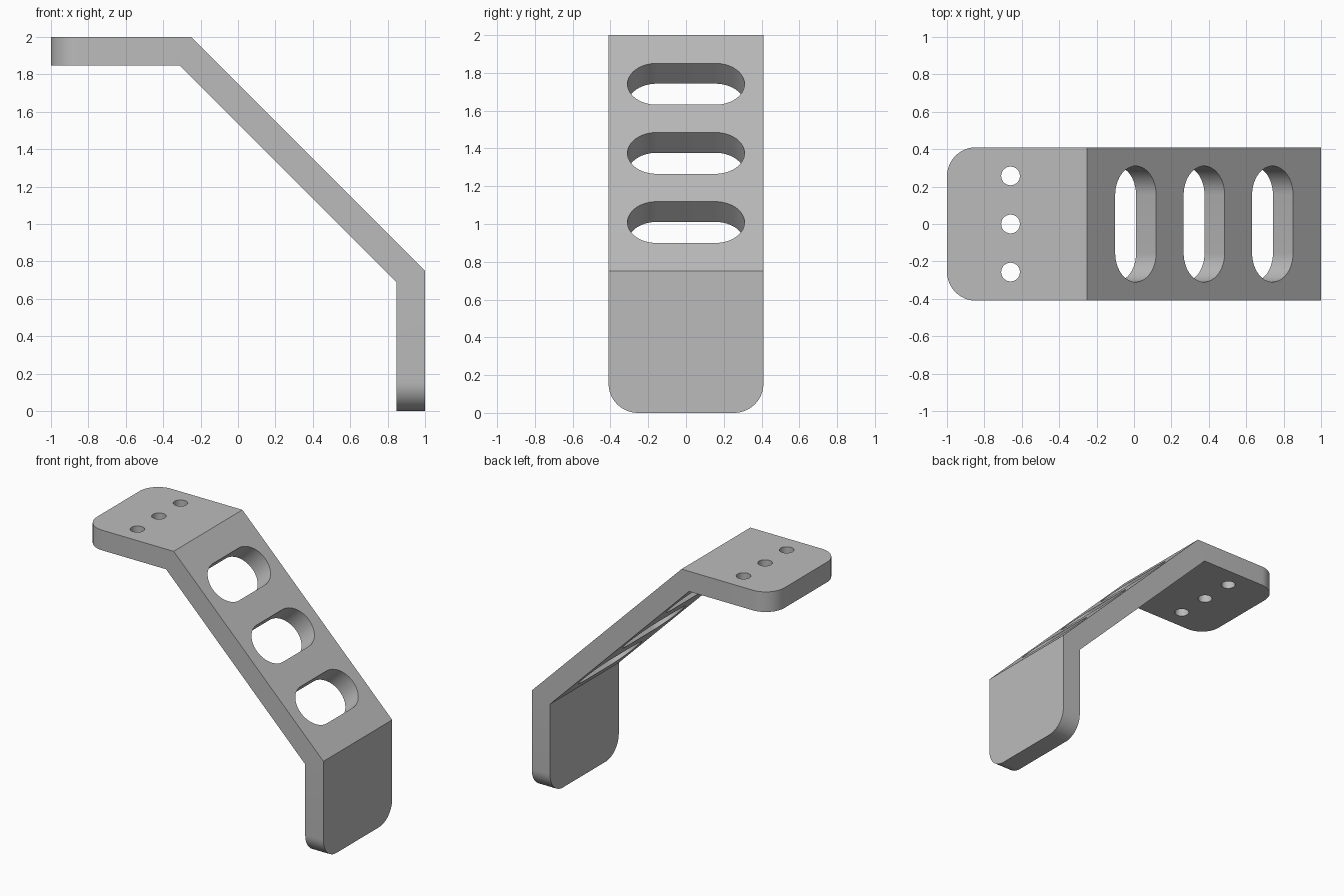
import bpy, bmesh, math
from mathutils import Matrix, Vector

cube = bpy.data.objects.get("Cube")
if cube:
    bpy.data.objects.remove(cube)

HALF_WIDTH = 0.41
CORNER = 0.155

grey = bpy.data.materials.new("plain grey")
grey.use_nodes = True
colour = (0.5, 0.5, 0.5, 1)
grey.diffuse_color = colour
grey.node_tree.nodes["Principled BSDF"].inputs["Base Color"].default_value = colour


def prism(name, points, depth, matrix):
    """Extrude a flat outline by depth, centred on its local z, then place it."""
    bm = bmesh.new()
    face = bm.faces.new([bm.verts.new((x, y, -depth / 2)) for x, y in points])
    top = bmesh.ops.extrude_face_region(bm, geom=[face])["geom"]
    bmesh.ops.translate(bm, vec=(0, 0, depth),
                        verts=[v for v in top if isinstance(v, bmesh.types.BMVert)])
    bm.transform(matrix)
    bmesh.ops.recalc_face_normals(bm, faces=bm.faces)
    mesh = bpy.data.meshes.new(name)
    bm.to_mesh(mesh)
    bm.free()
    mesh.materials.append(grey)
    obj = bpy.data.objects.new(name, mesh)
    bpy.context.collection.objects.link(obj)
    return obj


def stadium(radius, reach, steps=24):
    """Outline of a slot along local y; a reach of zero gives a circle."""
    pts = []
    for side in (1, -1):
        for i in range(steps + (1 if reach else 0)):
            a = math.pi * i / steps
            pts.append((side * radius * math.cos(a),
                        side * (reach + radius * math.sin(a))))
    return pts


# Bent strap: side profile swept across the width
profile = [(-1, 2), (-0.25, 2), (1, 0.75), (1, 0),
           (0.848, 0), (0.848, 0.687), (-0.313, 1.848), (-1, 1.848)]
bracket = prism("bracket", profile, 2 * HALF_WIDTH, Matrix.Rotation(math.pi / 2, 4, "X"))

# Rounded corners at both free ends
bm = bmesh.new()
bm.from_mesh(bracket.data)
ends = [e for e in bm.edges
        if all(v.co.x < -0.99 for v in e.verts) or all(v.co.z < 0.01 for v in e.verts)]
ends = [e for e in ends if abs(e.verts[0].co.y - e.verts[1].co.y) < 0.01]
bmesh.ops.bevel(bm, geom=ends, offset=CORNER, segments=12, profile=0.5, affect="EDGES")
bm.to_mesh(bracket.data)
bm.free()

# Cutters: three bolt holes in each flange, three slots through the brace
cutters = []
for y in (-0.257, 0, 0.257):
    hole = stadium(0.05, 0)
    cutters.append(prism("top_hole_cutter", hole, 0.4, Matrix.Translation((-0.66, y, 1.92))))
    cutters.append(prism("lower_hole_cutter", hole, 0.4,
                         Matrix.Translation((0.92, y, 0.34)) @ Matrix.Rotation(math.pi / 2, 4, "Y")))
for step in (-1, 0, 1):
    centre = Vector((0.32 + 0.366 * step, 0, 1.32 - 0.366 * step))
    cutters.append(prism("slot_cutter", stadium(0.155, 0.155), 0.4,
                         Matrix.Translation(centre) @ Matrix.Rotation(math.pi / 4, 4, "Y")))

for cutter in cutters:
    cutter.hide_render = True
    cutter.hide_set(True)
    cut = bracket.modifiers.new(cutter.name, "BOOLEAN")
    cut.operation = "DIFFERENCE"
    cut.solver = "EXACT"
    cut.object = cutter

# Bake the cuts, then drop the cutters
bpy.context.view_layer.update()
cut_mesh = bpy.data.meshes.new_from_object(
    bracket.evaluated_get(bpy.context.evaluated_depsgraph_get()))
bracket.modifiers.clear()
bracket.data = cut_mesh
for cutter in cutters:
    bpy.data.objects.remove(cutter)

# Smooth the round walls, keep the folds crisp
bpy.ops.object.select_all(action="DESELECT")
bracket.select_set(True)
bpy.context.view_layer.objects.active = bracket
bpy.ops.object.shade_smooth_by_angle(angle=math.radians(30))
